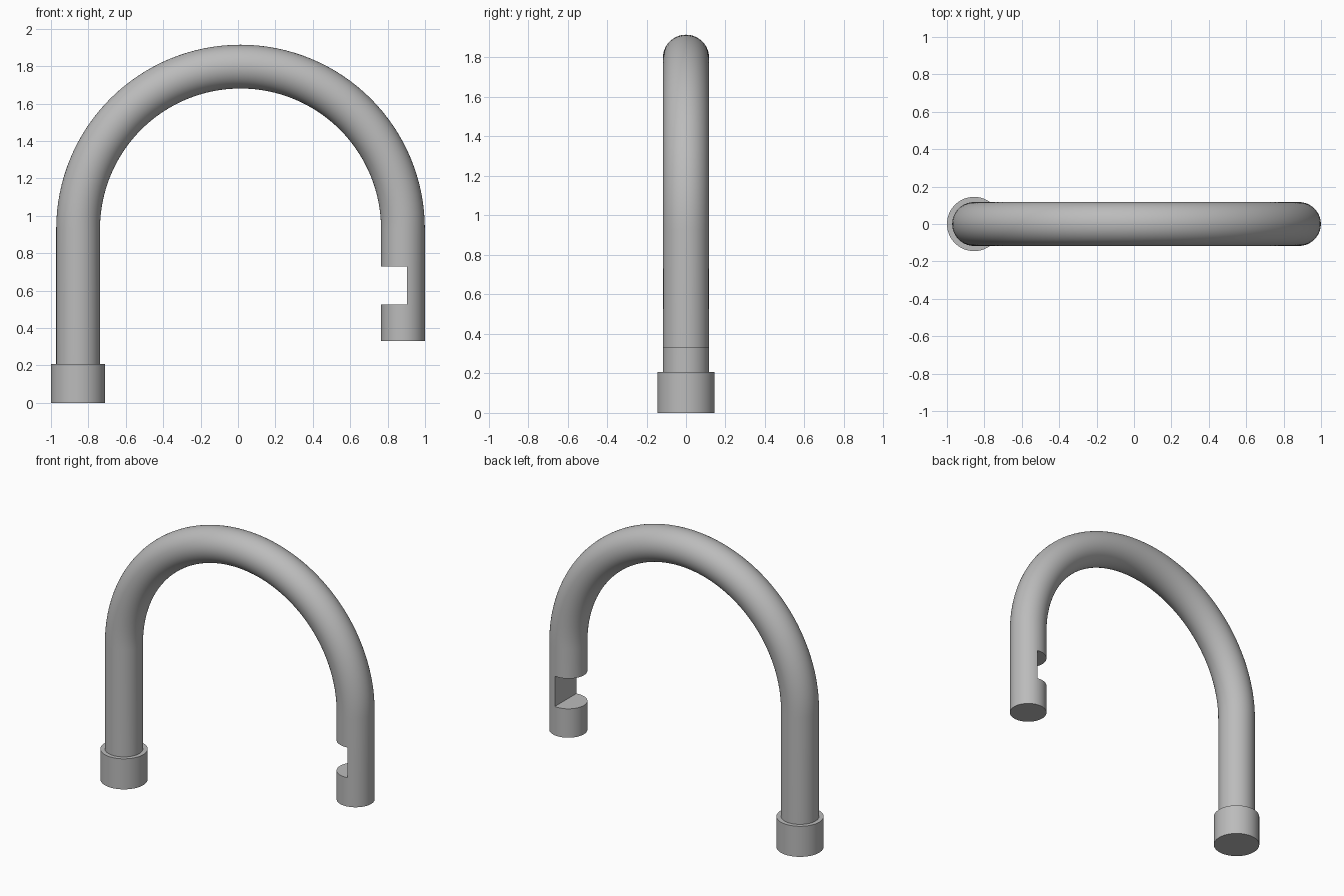
import bpy
import bmesh
import math
from mathutils import Matrix, Vector

cube = bpy.data.objects.get("Cube")
if cube:
    bpy.data.objects.remove(cube, do_unlink=True)

LEFT_X, RIGHT_X = -0.855, 0.882      # centre lines of the two legs
TUBE_R, COLLAR_R, COLLAR_H = 0.117, 0.145, 0.207
BEND_R = (RIGHT_X - LEFT_X) / 2
BEND_X = (RIGHT_X + LEFT_X) / 2
BEND_Z = 1.915 - TUBE_R - BEND_R
SIDES, BEND_STEPS = 64, 64

grey = bpy.data.materials.new("plain grey")
grey.use_nodes = True
colour = (0.5, 0.5, 0.5, 1)
grey.diffuse_color = colour
grey.node_tree.nodes["Principled BSDF"].inputs["Base Color"].default_value = colour


def make_object(name, bm):
    bmesh.ops.recalc_face_normals(bm, faces=bm.faces)
    mesh = bpy.data.meshes.new(name)
    bm.to_mesh(mesh)
    bm.free()
    mesh.materials.append(grey)
    obj = bpy.data.objects.new(name, mesh)
    bpy.context.collection.objects.link(obj)
    return obj


def activate(obj):
    bpy.ops.object.select_all(action="DESELECT")
    obj.select_set(True)
    bpy.context.view_layer.objects.active = obj


def add_ring(bm, centre, outward):
    ring = []
    for i in range(SIDES):
        a = math.tau * i / SIDES
        offset = outward * math.cos(a) + Vector((0, 1, 0)) * math.sin(a)
        ring.append(bm.verts.new(centre + offset * TUBE_R))
    return ring


# Bent tube: straight leg, half-circle bend, shorter straight leg
bm = bmesh.new()
rings = [add_ring(bm, Vector((LEFT_X, 0, COLLAR_H - 0.01)), Vector((-1, 0, 0)))]
for s in range(BEND_STEPS + 1):
    a = math.pi * (1 - s / BEND_STEPS)
    out = Vector((math.cos(a), 0, math.sin(a)))
    rings.append(add_ring(bm, Vector((BEND_X, 0, BEND_Z)) + out * BEND_R, out))
rings.append(add_ring(bm, Vector((RIGHT_X, 0, 0.33)), Vector((1, 0, 0))))
for lower, upper in zip(rings, rings[1:]):
    for i in range(SIDES):
        j = (i + 1) % SIDES
        bm.faces.new((lower[i], lower[j], upper[j], upper[i]))
bm.faces.new(rings[0])
bm.faces.new(rings[-1])
tube = make_object("bent_tube", bm)

# Latch notch on the inner side of the short leg
bm = bmesh.new()
bmesh.ops.create_cube(bm, size=1, matrix=Matrix.Translation((0.80, 0, 0.628))
                      @ Matrix.Diagonal((0.205, 0.5, 0.205, 1)))
cutter = make_object("notch_cutter", bm)
cutter.hide_render = True
notch = tube.modifiers.new("notch", "BOOLEAN")
notch.operation = "DIFFERENCE"
notch.solver = "EXACT"
notch.object = cutter
activate(tube)
bpy.ops.object.modifier_apply(modifier=notch.name)
bpy.data.objects.remove(cutter, do_unlink=True)

# Collar at the foot of the long leg
bm = bmesh.new()
bmesh.ops.create_cone(bm, cap_ends=True, segments=SIDES, radius1=COLLAR_R,
                      radius2=COLLAR_R, depth=COLLAR_H,
                      matrix=Matrix.Translation((LEFT_X, 0, COLLAR_H / 2)))
collar = make_object("foot_collar", bm)

for obj in (tube, collar):
    activate(obj)
    bpy.ops.object.shade_smooth_by_angle(angle=math.radians(35))
